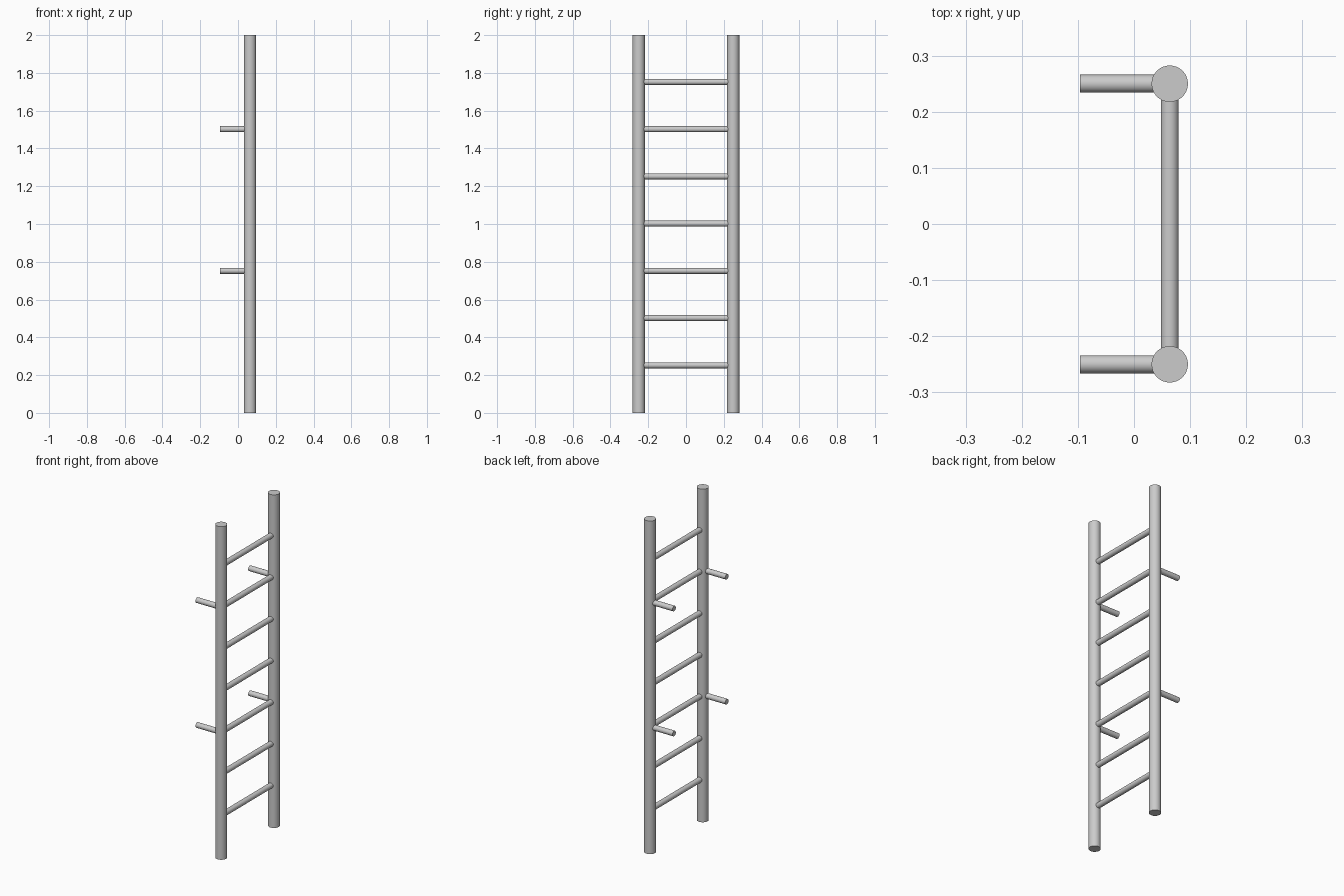
import bpy
from mathutils import Vector

if "Cube" in bpy.data.objects:
    bpy.data.objects.remove(bpy.data.objects["Cube"])

RAIL_X, RAIL_Y = 0.0637, 0.25
RAIL_R, BAR_R = 0.0325, 0.016
HEIGHT = 2.0


def rod(name, start, end, radius, sides=32):
    """Smooth capped cylinder between two points."""
    a, b = Vector(start), Vector(end)
    axis = b - a
    bpy.ops.mesh.primitive_cylinder_add(
        vertices=sides, radius=radius, depth=axis.length, location=(a + b) / 2,
        rotation=axis.to_track_quat('Z', 'Y').to_euler())
    obj = bpy.context.object
    obj.name = name
    bpy.ops.object.shade_smooth_by_angle()
    return obj


# Upright rails with their wall brackets
for side, y in (("left", -RAIL_Y), ("right", RAIL_Y)):
    rod(f"{side}_rail", (RAIL_X, y, 0), (RAIL_X, y, HEIGHT), RAIL_R)
    for level, z in (("lower", 0.752), ("upper", 1.502)):
        rod(f"{side}_{level}_wall_bracket", (RAIL_X, y, z), (-0.0963, y, z), BAR_R)

# Evenly spaced rungs
for i in range(1, 8):
    z = 0.25 * i + 0.002
    rod(f"rung_{i}", (RAIL_X, -RAIL_Y, z), (RAIL_X, RAIL_Y, z), BAR_R)
